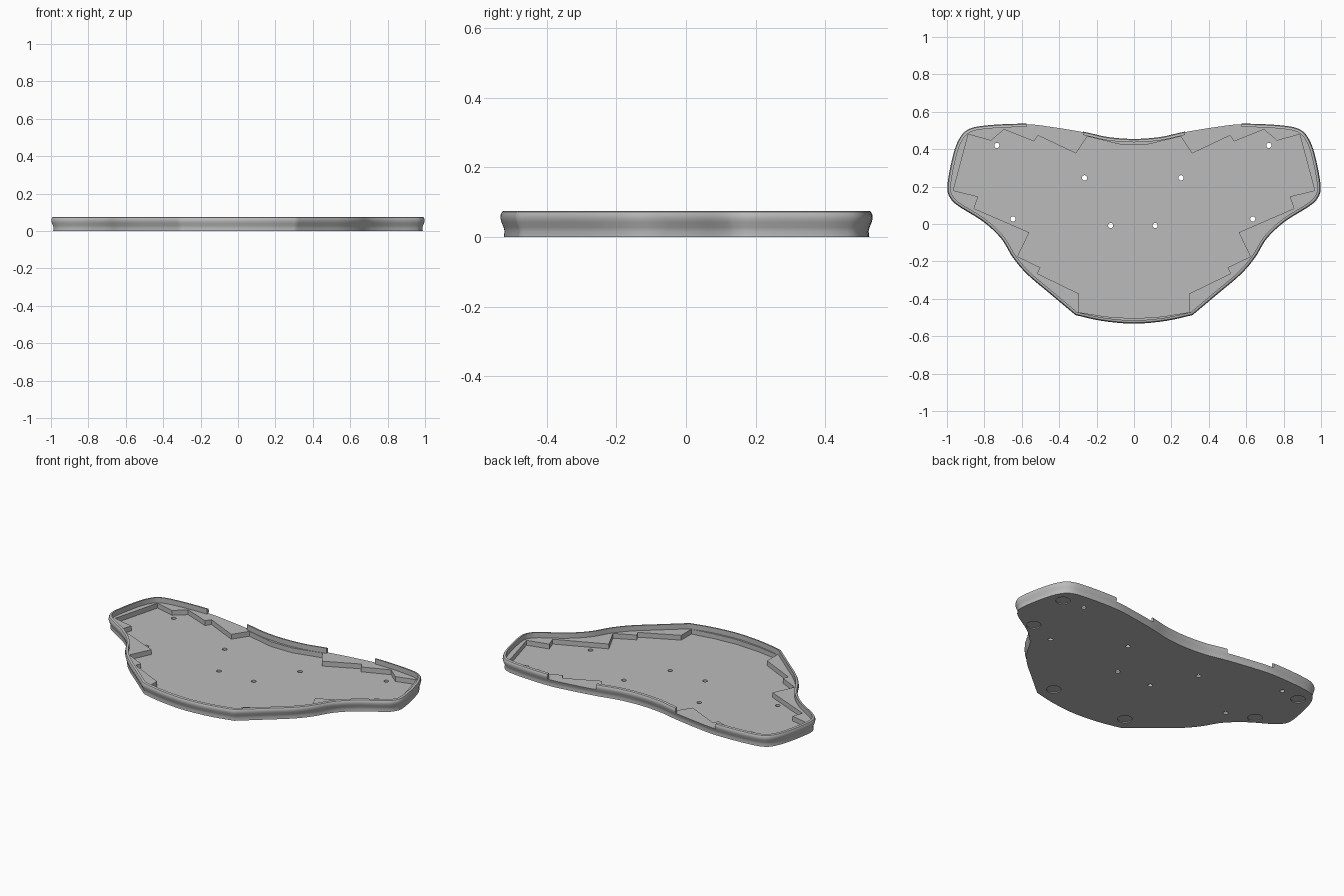
import bpy, bmesh, math
from mathutils import Vector

cube = bpy.data.objects.get("Cube")
if cube:
    bpy.data.objects.remove(cube)

LEDGE, FLOOR, TOP = 0.043, 0.013, 0.075
GAP = (0.272, 0.575)          # rim opening along the back, each side

grey = bpy.data.materials.new("case grey")
grey.use_nodes = True
colour = (0.5, 0.5, 0.5, 1)
grey.diffuse_color = colour
grey.node_tree.nodes["Principled BSDF"].inputs["Base Color"].default_value = colour


def spline(points, before, after, steps=6):
    """Catmull-Rom samples, leaving out the last point."""
    p = [Vector(q) for q in [before, *points, after]]
    out = []
    for a, b, c, d in zip(p, p[1:], p[2:], p[3:]):
        for i in range(steps):
            t = i / steps
            out.append(0.5 * (2 * b + (c - a) * t + (2 * a - 5 * b + 4 * c - d) * t * t
                              + (3 * b - 3 * c + d - a) * t ** 3))
    return out


def mirrored(half):
    """Close a half outline that runs from the front to the back."""
    return half + [Vector((-p.x, p.y)) for p in reversed(half) if abs(p.x) > 1e-5]


def inset(loop, d):
    out = []
    for i, p in enumerate(loop):
        a = (p - loop[i - 1]).normalized()
        b = (loop[(i + 1) % len(loop)] - p).normalized()
        n = Vector((-a.y - b.y, a.x + b.x)).normalized()
        out.append(p + n * d / max(0.5, n.dot(Vector((-a.y, a.x)))))
    return out


def loft(name, rings):
    """Solid from (loop, z) rings, capped at both ends."""
    bm = bmesh.new()
    rows = [[bm.verts.new((p.x, p.y, z)) for p in loop] for loop, z in rings]
    n = len(rows[0])
    for lo, hi in zip(rows, rows[1:]):
        for i in range(n):
            j = (i + 1) % n
            bm.faces.new((lo[i], lo[j], hi[j], hi[i]))
    bm.faces.new(rows[0][::-1])
    bm.faces.new(rows[-1])
    return to_object(name, bm)


def to_object(name, bm):
    bmesh.ops.recalc_face_normals(bm, faces=bm.faces)
    mesh = bpy.data.meshes.new(name)
    bm.to_mesh(mesh)
    bm.free()
    mesh.materials.append(grey)
    obj = bpy.data.objects.new(name, mesh)
    bpy.context.collection.objects.link(obj)
    return obj


def discs(name, spots, radius, z0, z1):
    bm = bmesh.new()
    for x, y in spots:
        made = bmesh.ops.create_cone(bm, cap_ends=True, segments=32, radius1=radius,
                                     radius2=radius, depth=z1 - z0)
        bmesh.ops.translate(bm, verts=made["verts"], vec=(x, y, (z0 + z1) / 2))
    return to_object(name, bm)


def cut(target, cutter):
    cutter.hide_render = True
    mod = target.modifiers.new(cutter.name, 'BOOLEAN')
    mod.operation, mod.solver, mod.object = 'DIFFERENCE', 'EXACT', cutter
    bpy.context.view_layer.objects.active = target
    bpy.ops.object.modifier_apply(modifier=mod.name)
    bpy.data.objects.remove(cutter)


# Outer outline: front arc, sharp front corner, then side and back curve
front = [(0, -.533), (.1, -.527), (.2, -.513), (.313, -.487)]
side = [(.313, -.487), (.444, -.377), (.57, -.27), (.647, -.18), (.711, -.077),
        (.807, .013), (.936, .094), (.982, .138), (.998, .2), (.973, .345), (.94, .445),
        (.888, .505), (.78, .528), (GAP[1], .536), (.43, .52), (GAP[0], .494),
        (.139, .465), (0, .455)]
half = spline(front, (-.1, -.527), front[-1]) + spline(side, side[0], (-.139, .465))
outline = mirrored(half + [Vector(side[-1])])

# Tray body with a waisted, rounded edge
profile = [(.010, 0), (.012, .016), (.009, .028), (.003, .042), (0, .054),
           (.001, .064), (.005, .072), (.010, TOP)]
case = loft("tray_case", [(inset(outline, d), z) for d, z in profile])

# Space inside the rim, running out through the two back openings
inner, outer = inset(outline, .018), inset(outline, -.05)
cavity = []
for p, i, o in zip(outline, inner, outer):
    x = abs(p.x)
    if p.y < .4 or x < GAP[0] - 1e-4 or x > GAP[1] + 1e-4:
        cavity.append(i)
    elif min(abs(x - g) for g in GAP) < 1e-4:
        i, o = Vector((p.x, i.y)), Vector((p.x, o.y))
        entering = (x > .4) == (p.x > 0)
        cavity += [i, o] if entering else [o, i]
    else:
        cavity.append(o)
cut(case, loft("rim_cavity", [(cavity, LEDGE), (cavity, TOP + .05)]))

# Stepped pocket for the board
pocket = [(0, -.505), (.15, -.495), (.294, -.472), (.294, -.373), (.516, -.265),
          (.5, -.233), (.622, -.174), (.56, -.045), (.855, .083), (.833, .147),
          (.966, .179), (.886, .479), (.765, .446), (.695, .505), (.535, .441),
          (.513, .473), (.31, .377), (.25, .468), (.073, .425)]
pocket = mirrored([Vector(p) for p in pocket])
cut(case, loft("board_pocket", [(pocket, FLOOR), (pocket, LEDGE + .01)]))

# Screw holes through the floor
holes = [(s * x - .006, y) for s in (-1, 1)
         for x, y in ((.727, .42), (.258, .247), (.641, .027), (.119, -.008))]
cut(case, discs("screw_holes", holes, .014, -.05, .1))

# Shallow round recesses for feet underneath
feet = [(s * x, y) for s in (-1, 1) for x, y in ((.86, .405), (.81, .09), (.26, -.39))]
cut(case, discs("foot_recesses", feet, .041, -.02, .006))

bpy.ops.object.select_all(action='DESELECT')
case.select_set(True)
bpy.context.view_layer.objects.active = case
bpy.ops.object.shade_smooth_by_angle(angle=math.radians(32))
